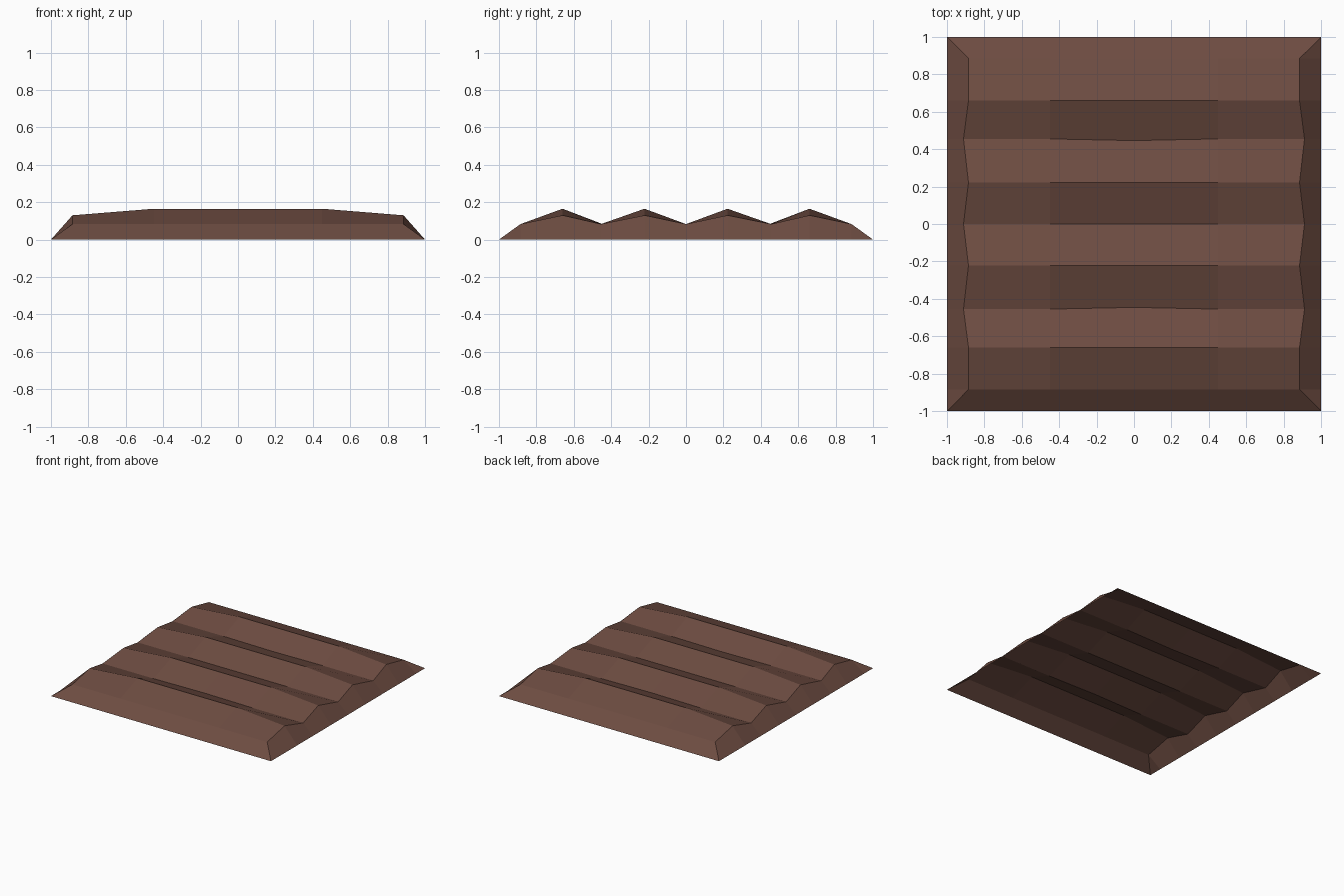
import bpy, bmesh

cube = bpy.data.objects.get("Cube")
if cube:
    bpy.data.objects.remove(cube)

# Soil colour
soil = bpy.data.materials.new("brown_soil")
soil.use_nodes = True
colour = (0.153, 0.072, 0.053, 1)
soil.diffuse_color = colour
bsdf = soil.node_tree.nodes["Principled BSDF"]
bsdf.inputs["Base Color"].default_value = colour
bsdf.inputs["Roughness"].default_value = 1

# Rows across the furrows: y position and kind
half = [(-1, "rim"), (-0.885, "shoulder"), (-0.66, "ridge"),
        (-0.455, "valley"), (-0.222, "ridge")]
rows = half + [(0, "valley")] + [(-y, kind) for y, kind in reversed(half)]
columns = [-1, -0.885, -0.45, 0, 0.45, 0.885, 1]


def point(x, y, kind):
    """Place one grid point of the ploughed surface."""
    if kind == "rim" or abs(x) == 1:
        return x, y, 0
    z = 0.165 if kind == "ridge" else 0.083
    if kind == "ridge" and abs(x) > 0.5:
        z = 0.13                      # ridges droop toward their ends
    if kind == "valley":
        if abs(x) > 0.5:
            x *= 1.03                 # valleys reach further out
        if x == 0:
            y *= 0.98
    return x, y, z


# Open ploughed surface with sloping borders
bm = bmesh.new()
grid = [[bm.verts.new(point(x, y, kind)) for x in columns] for y, kind in rows]
last_row, last_col = len(rows) - 2, len(columns) - 2
for j in range(last_row + 1):
    for i in range(last_col + 1):
        a, b = grid[j][i], grid[j][i + 1]
        d, c = grid[j + 1][i], grid[j + 1][i + 1]
        if j in (0, last_row) and i in (0, last_col):
            # Corners fold along the diagonal to the outer corner
            if (j == 0) == (i == 0):
                bm.faces.new((a, b, c))
                bm.faces.new((a, c, d))
            else:
                bm.faces.new((a, b, d))
                bm.faces.new((b, c, d))
        else:
            bm.faces.new((a, b, c, d))

mesh = bpy.data.meshes.new("ploughed_soil")
bm.to_mesh(mesh)
bm.free()
mesh.materials.append(soil)
bpy.context.collection.objects.link(bpy.data.objects.new("ploughed_soil", mesh))
